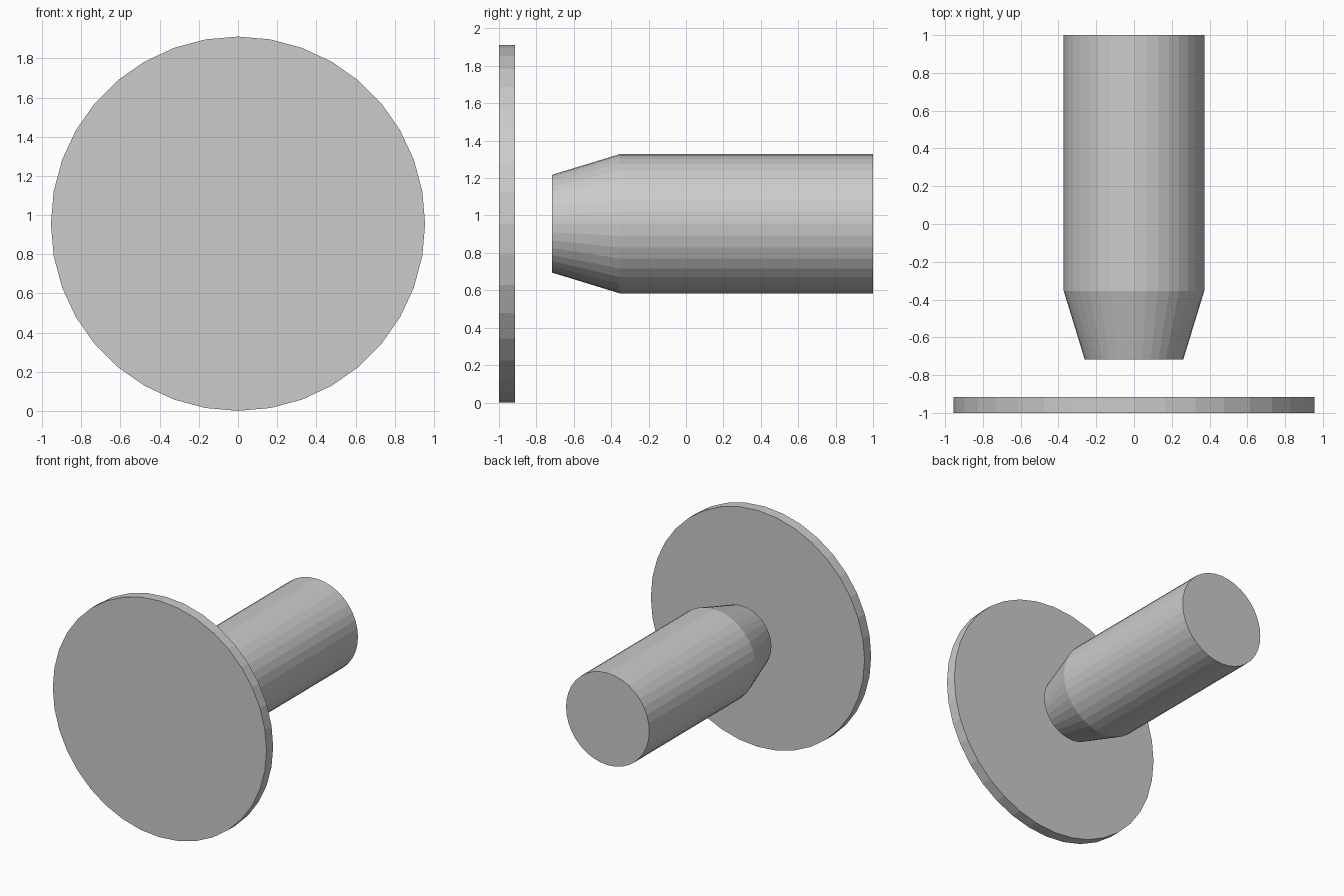
import bpy, bmesh
from math import cos, sin, tau

if "Cube" in bpy.data.objects:
    bpy.data.objects.remove(bpy.data.objects["Cube"])

SIDES = 36
CENTRE_Z = 0.956

def turned(name, profile):
    """Capped solid turned around the y axis from (y, radius) pairs."""
    bm = bmesh.new()
    rings = [[bm.verts.new((r * cos(tau * i / SIDES), y, r * sin(tau * i / SIDES)))
              for i in range(SIDES)] for y, r in profile]
    for a, b in zip(rings, rings[1:]):
        for i in range(SIDES):
            j = (i + 1) % SIDES
            bm.faces.new((a[i], a[j], b[j], b[i]))
    bm.faces.new(rings[0])
    bm.faces.new(rings[-1])
    bmesh.ops.recalc_face_normals(bm, faces=bm.faces)
    mesh = bpy.data.meshes.new(name)
    bm.to_mesh(mesh)
    bm.free()
    obj = bpy.data.objects.new(name, mesh)
    obj.location.z = CENTRE_Z
    bpy.context.collection.objects.link(obj)
    return obj

# Thin front disc, separate from the body
turned("front_disc", [(-1.0, 0.955), (-0.915, 0.955)])

# Cylinder with a tapered, blunt nose
turned("tapered_cylinder", [(-0.717, 0.261), (-0.355, 0.372), (1.0, 0.372)])
